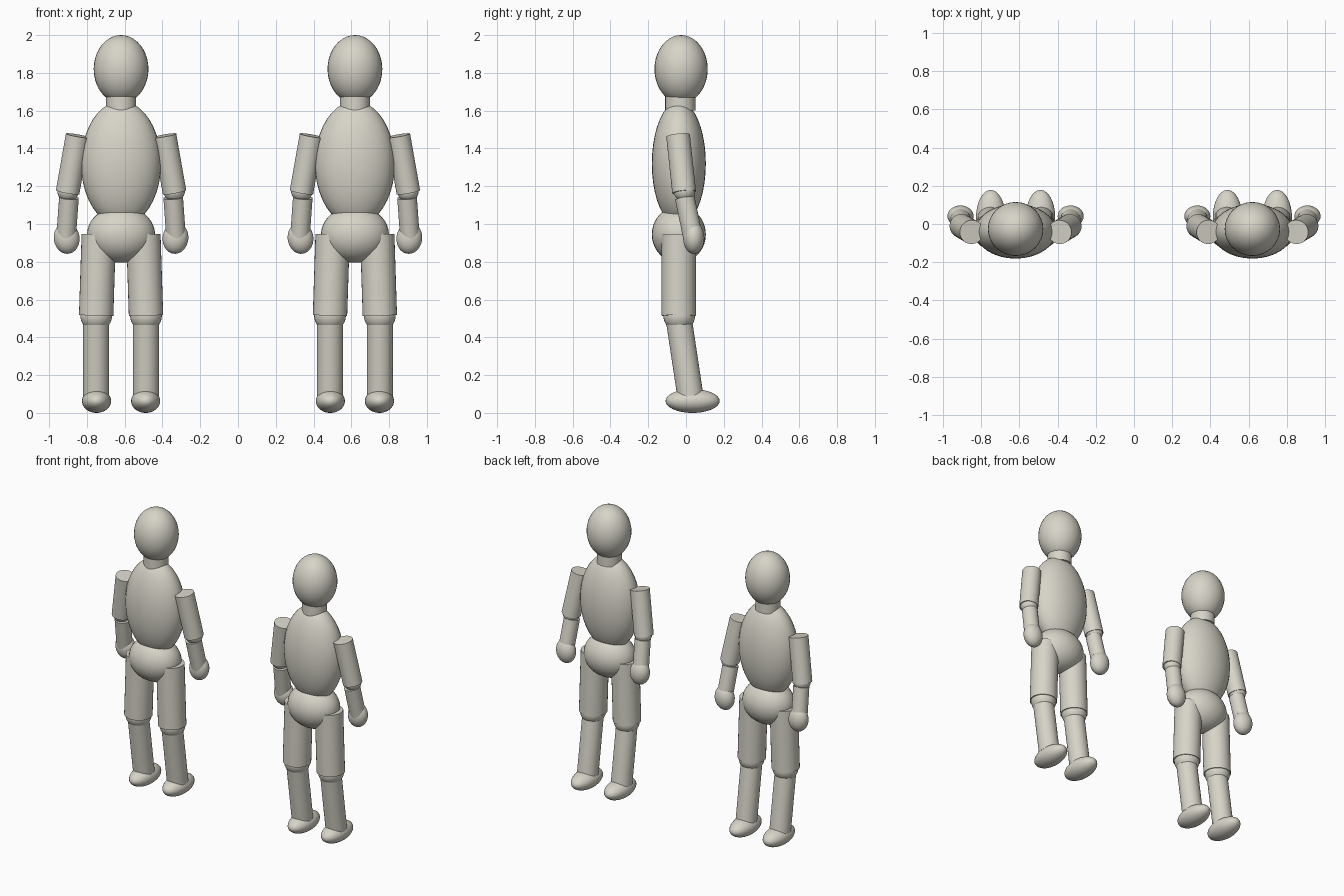
import bpy, math
from mathutils import Vector

if "Cube" in bpy.data.objects:
    bpy.data.objects.remove(bpy.data.objects["Cube"])

clay = bpy.data.materials.new("warm_grey_clay")
clay.diffuse_color = (0.68, 0.66, 0.58, 1)
clay.use_nodes = True
clay.node_tree.nodes["Principled BSDF"].inputs["Base Color"].default_value = clay.diffuse_color


def finish(name):
    ob = bpy.context.object
    ob.name = name
    ob.data.materials.append(clay)
    bpy.ops.object.shade_smooth_by_angle(angle=math.radians(40))
    return ob


def ellipsoid(name, centre, radii, tilt=0):
    bpy.ops.mesh.primitive_uv_sphere_add(segments=32, ring_count=20, radius=1, location=centre)
    ob = finish(name)
    ob.scale = radii
    ob.rotation_euler = (0, tilt, 0)


def limb(name, top, bottom, radius):
    a, b = Vector(top), Vector(bottom)
    bpy.ops.mesh.primitive_cylinder_add(vertices=32, radius=radius, depth=(a - b).length,
                                        location=(a + b) / 2)
    ob = finish(name)
    ob.rotation_euler = (a - b).to_track_quat('Z', 'Y').to_euler()


def mannequin(tag, x):
    # head and trunk
    ellipsoid(tag + "_head", (x, -0.026, 1.82), (0.145, 0.141, 0.18))
    limb(tag + "_neck", (x, -0.03, 1.72), (x, -0.03, 1.60), 0.08)
    ellipsoid(tag + "_torso", (x, -0.038, 1.32), (0.212, 0.143, 0.33))
    ellipsoid(tag + "_pelvis", (x, -0.038, 0.945), (0.18, 0.143, 0.15))
    for side, s in (("left", -1), ("right", 1)):
        name = f"{tag}_{side}_"

        def at(dx, y, z):
            return (x + s * dx, y, z)

        # arm
        limb(name + "upper_arm", at(0.23, -0.042, 1.468), at(0.283, -0.01, 1.168), 0.063)
        ellipsoid(name + "elbow", at(0.281, -0.008, 1.175), (0.057, 0.057, 0.057))
        limb(name + "forearm", at(0.276, -0.007, 1.14), at(0.291, 0.037, 0.93), 0.052)
        ellipsoid(name + "hand", at(0.288, 0.041, 0.925), (0.068, 0.056, 0.083), s * 0.12)
        # leg
        limb(name + "thigh", at(0.118, -0.038, 0.945), at(0.132, -0.038, 0.515), 0.091)
        ellipsoid(name + "knee", at(0.132, -0.036, 0.515), (0.084, 0.084, 0.084))
        limb(name + "shin", at(0.132, -0.035, 0.475), at(0.132, 0.023, 0.09), 0.069)
        ellipsoid(name + "foot", at(0.130, 0.035, 0.063), (0.077, 0.143, 0.063))


mannequin("first", -0.619)
mannequin("second", 0.619)
